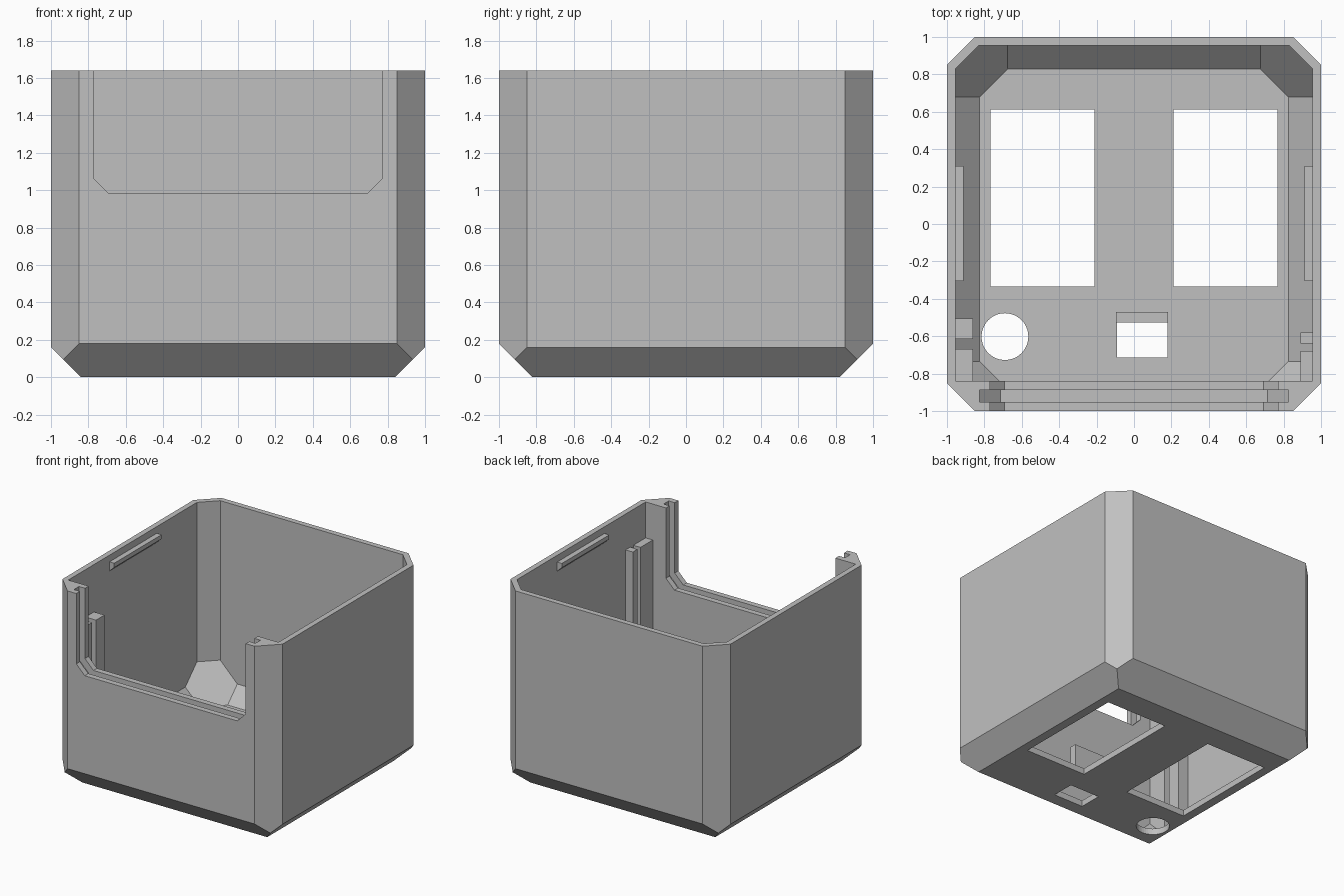
import bpy, bmesh, math
from mathutils import Vector

cube = bpy.data.objects.get("Cube")
if cube:
    bpy.data.objects.remove(cube, do_unlink=True)

grey = bpy.data.materials.new("plain grey")
grey.use_nodes = True
grey.diffuse_color = (0.53, 0.53, 0.53, 1)
grey.node_tree.nodes["Principled BSDF"].inputs["Base Color"].default_value = grey.diffuse_color

TOP = 1.64
FLOOR = 0.05


def finish(name, bm):
    bmesh.ops.recalc_face_normals(bm, faces=bm.faces)
    mesh = bpy.data.meshes.new(name)
    bm.to_mesh(mesh)
    bm.free()
    mesh.materials.append(grey)
    obj = bpy.data.objects.new(name, mesh)
    bpy.context.collection.objects.link(obj)
    return obj


def faceted_block(name, planes):
    """Convex block kept on the inner side of each (normal, distance) plane."""
    bm = bmesh.new()
    bmesh.ops.create_cube(bm, size=6)
    for normal, dist in planes:
        n = Vector(normal)
        bmesh.ops.bisect_plane(bm, geom=bm.verts[:] + bm.edges[:] + bm.faces[:],
                               plane_co=n * dist / n.length_squared,
                               plane_no=n, clear_outer=True)
        bmesh.ops.holes_fill(bm, edges=[e for e in bm.edges if e.is_boundary])
    return finish(name, bm)


def prism(name, profile, y0, y1):
    """Extrude an x-z profile along y."""
    bm = bmesh.new()
    face = bm.faces.new([bm.verts.new((x, y0, z)) for x, z in profile])
    new = bmesh.ops.extrude_face_region(bm, geom=[face])["geom"]
    bmesh.ops.translate(bm, vec=(0, y1 - y0, 0),
                        verts=[v for v in new if isinstance(v, bmesh.types.BMVert)])
    return finish(name, bm)


def box(name, x0, x1, y0, y1, z0, z1):
    return prism(name, [(x0, z0), (x1, z0), (x1, z1), (x0, z1)], y0, y1)


def cut(target, cutter):
    mod = target.modifiers.new("cut", 'BOOLEAN')
    mod.operation = 'DIFFERENCE'
    mod.solver = 'EXACT'
    mod.object = cutter
    bpy.context.view_layer.objects.active = target
    bpy.ops.object.modifier_apply(modifier=mod.name)
    bpy.data.objects.remove(cutter, do_unlink=True)


# Outer body with chamfered uprights and bottom edges
outer = [((0, 0, 1), TOP), ((0, 0, -1), 0)]
for s in (-1, 1):
    outer += [((s, 0, 0), 1), ((0, s, 0), 1),
              ((s, 0, -1), 0.84), ((0, s, -1), 0.82),
              ((s, 1, 0), 1.85), ((s, -1, 0), 1.85)]
body = faceted_block("housing", outer)

# Inner cavity with sloped floor edges and faceted corners
inner = [((0, 0, 1), 2), ((0, 0, -1), -FLOOR),
         ((0, 1, 0), 0.955), ((0, -1, 0), 0.84), ((0, 1, -1), 0.83 - FLOOR)]
for s in (-1, 1):
    inner += [((s, 0, 0), 0.955), ((s, 0, -1), 0.825 - FLOOR),
              ((s, 1, 0), 1.785), ((s, 1, -1), 1.505 - FLOOR),
              ((s, -1, -1), 1.56 - FLOOR)]
cut(body, faceted_block("cavity_cutter", inner))


# Front opening and the panel groove running round it
def opening(name, half, low, chamfer, y0, y1):
    right = [(half - chamfer, low), (half, low + chamfer), (half, 2)]
    left = [(-x, z) for x, z in reversed(right)]
    return prism(name, right + left, y0, y1)


cut(body, opening("opening_cutter", 0.77, 0.985, 0.077, -1.2, -0.8))
cut(body, opening("groove_cutter", 0.825, 0.93, 0.11, -0.953, -0.887))

# Floor windows, slot and round hole
for s in (-1, 1):
    x0, x1 = sorted((s * 0.21, s * 0.767))
    cut(body, box("window_cutter", x0, x1, -0.335, 0.613, -0.1, 0.12))
cut(body, box("slot_cutter", -0.09, 0.18, -0.715, -0.525, -0.1, 0.12))
bm = bmesh.new()
bmesh.ops.create_cone(bm, cap_ends=True, segments=48, radius1=0.125, radius2=0.125, depth=0.4)
bmesh.ops.translate(bm, vec=(-0.69, -0.602, 0), verts=bm.verts)
cut(body, finish("hole_cutter", bm))

# Upright plate behind the slot
box("slot_plate", -0.097, 0.183, -0.527, -0.47, FLOOR - 0.02, 0.33)


# Board guide ribs on the side walls, footed on the sloped floor edge
def rib(name, side, inner_x, y0, y1, top):
    foot = inner_x - 0.8
    profile = [(inner_x, foot), (0.97, 0.15), (0.97, top), (inner_x, top)]
    prism(name, [(side * x, z) for x, z in profile], y0, y1)


rib("right_back_rib", -1, 0.86, -0.615, -0.505, 1.25)
rib("right_front_rib", -1, 0.86, -0.85, -0.667, 1.25)
rib("left_back_rib", 1, 0.89, -0.64, -0.58, 1.345)
rib("left_front_rib", 1, 0.89, -0.85, -0.68, 1.345)

# Snap ledges near the rim
ledge = [(0.97, 1.505), (0.955, 1.51), (0.912, 1.55), (0.912, 1.585), (0.97, 1.585)]
for name, s in (("right_ledge", -1), ("left_ledge", 1)):
    prism(name, [(s * x, z) for x, z in ledge], -0.305, 0.31)
